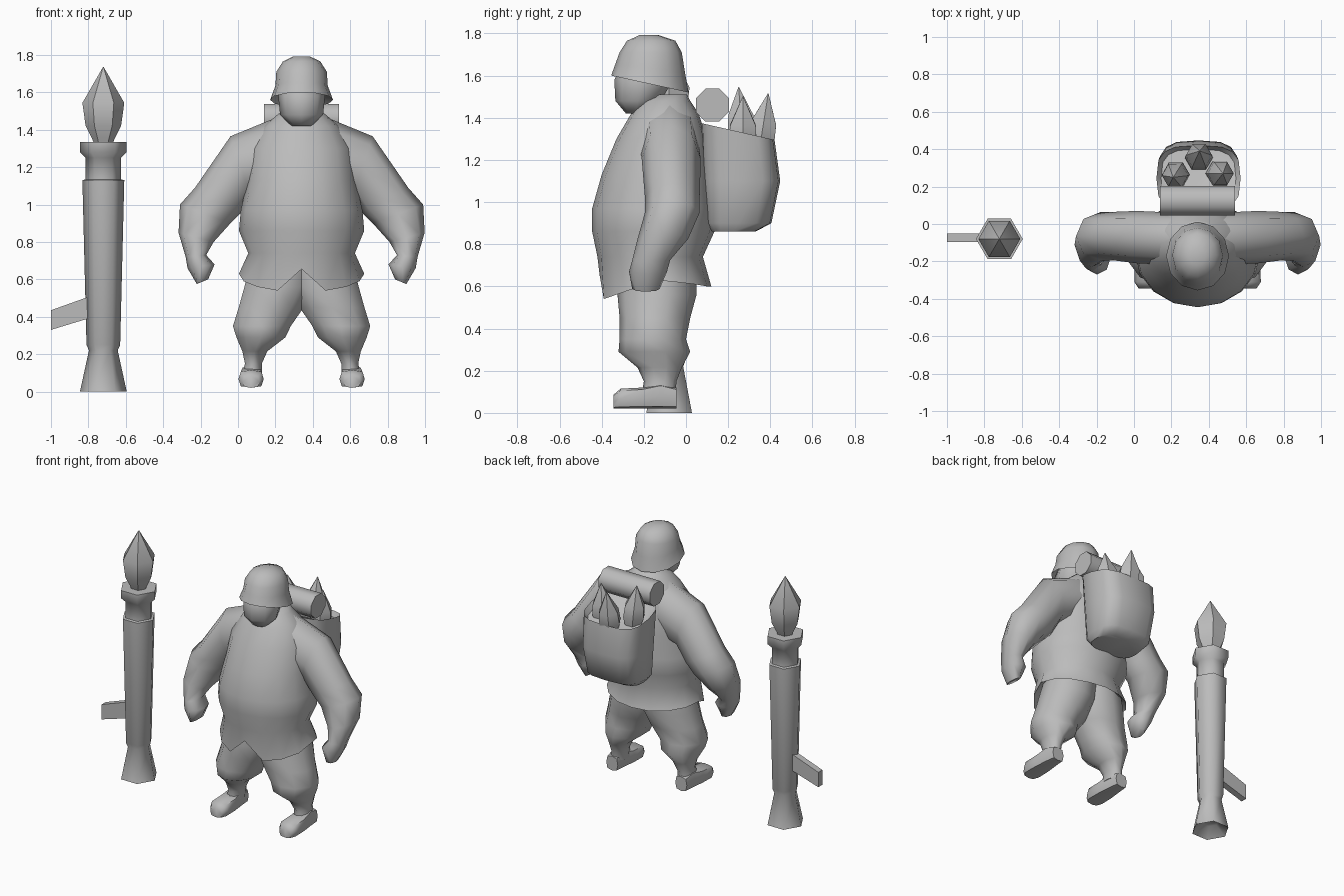
import bpy, bmesh, math
from mathutils import Vector

CX = 0.34  # centre line of the figure
grey = bpy.data.materials.new("plain grey")
grey.diffuse_color = (0.5, 0.5, 0.5, 1)


def ring(c, u, v, n, power=1.0, phase=0.0):
    """Ellipse (or boxy superellipse) of n points spanned by half-axes u and v."""
    c, u, v = Vector(c), Vector(u), Vector(v)
    pts = []
    for i in range(n):
        a = phase + math.tau * i / n
        k, s = math.cos(a), math.sin(a)
        k = math.copysign(abs(k) ** power, k) if abs(k) > 1e-6 else 0
        s = math.copysign(abs(s) ** power, s) if abs(s) > 1e-6 else 0
        pts.append(c + u * k + v * s)
    return pts


def level(z, hw, y0, y1, n, x=CX, tilt=0.0, power=1.0):
    """Ring around the vertical axis; point 0 is the front, tilt lifts the front."""
    h = (y1 - y0) / 2
    return ring((x, (y0 + y1) / 2, z), (0, -h, tilt), (hw, 0, 0), n, power)


def loft(name, rings, angle=60):
    bm = bmesh.new()
    rows = [[bm.verts.new(p) for p in r] for r in rings]
    n = len(rows[0])
    for a, b in zip(rows, rows[1:]):
        for i in range(n):
            j = (i + 1) % n
            bm.faces.new((a[i], a[j], b[j], b[i]))
    bm.faces.new(rows[0][::-1])
    bm.faces.new(rows[-1])
    bmesh.ops.remove_doubles(bm, verts=bm.verts, dist=0.0005)
    bmesh.ops.recalc_face_normals(bm, faces=bm.faces)
    me = bpy.data.meshes.new(name)
    bm.to_mesh(me)
    bm.free()
    ob = bpy.data.objects.new(name, me)
    bpy.context.collection.objects.link(ob)
    me.materials.append(grey)
    bpy.ops.object.select_all(action='DESELECT')
    ob.select_set(True)
    bpy.context.view_layer.objects.active = ob
    bpy.ops.object.shade_smooth_by_angle(angle=math.radians(angle))
    return ob


# Jacket body, with a notched hem that tucks back in underneath
hem = level(0.575, 0.335, -0.41, 0.12, 16)
for i, p in enumerate(hem):
    d = min(i, 16 - i)
    p.z = (0.655, 0.54, 0.56, 0.59, 0.63, 0.62, 0.61, 0.60, 0.60)[d]
body = [(0.74, 0.285, -0.42, 0.08), (0.86, 0.335, -0.445, 0.135), (0.97, 0.325, -0.445, 0.13),
        (1.13, 0.29, -0.40, 0.12), (1.30, 0.27, -0.33, 0.10), (1.42, 0.20, -0.26, 0.06),
        (1.48, 0.13, -0.22, 0.02), (1.51, 0.09, -0.15, 0.005)]
loft("jacket", [level(0.69, 0.25, -0.30, 0.03, 16), hem] + [level(*b, 16) for b in body], 75)

# Arms: outer point, inner point (offset from centre line, z), y centre, y half width
arm = [(0.10, 1.48, 0.12, 1.08, -0.08, 0.14), (0.38, 1.365, 0.27, 1.04, -0.07, 0.14),
       (0.57, 1.09, 0.32, 0.96, -0.065, 0.13), (0.65, 1.00, 0.38, 0.90, -0.065, 0.13),
       (0.658, 0.85, 0.47, 0.80, -0.11, 0.12), (0.62, 0.72, 0.51, 0.73, -0.165, 0.09),
       (0.61, 0.66, 0.465, 0.68, -0.18, 0.09), (0.56, 0.575, 0.50, 0.60, -0.19, 0.065)]
# Trouser legs: z, outer and inner offset, front y, back y
leg = [(0.70, 0.28, -0.08, -0.30, 0.05), (0.56, 0.315, -0.07, -0.325, 0.05),
       (0.45, 0.345, -0.02, -0.315, 0.02), (0.35, 0.375, 0.05, -0.315, 0.00),
       (0.29, 0.355, 0.08, -0.32, 0.02), (0.215, 0.32, 0.18, -0.23, -0.02),
       (0.15, 0.305, 0.21, -0.20, -0.045), (0.09, 0.32, 0.21, -0.21, -0.05)]
# Shoes: y, half width, bottom z, top z
shoe = [(-0.345, 0.045, 0.02, 0.085), (-0.31, 0.068, 0.02, 0.115), (-0.21, 0.066, 0.02, 0.12),
        (-0.12, 0.055, 0.02, 0.14), (-0.045, 0.045, 0.02, 0.12)]
for side, s in (("left", 1), ("right", -1)):
    loft(side + "_arm", [ring((CX + s * (ox + ix) / 2, yc, (oz + iz) / 2),
                              (s * (ox - ix) / 2, 0, (oz - iz) / 2), (0, yr, 0), 8)
                         for ox, oz, ix, iz, yc, yr in arm], 75)
    loft(side + "_leg", [level(z, (o - i) / 2, y0, y1, 10, CX + s * (o + i) / 2)
                         for z, o, i, y0, y1 in leg], 75)
    loft(side + "_shoe", [ring((CX + s * 0.27, y, (z0 + z1) / 2), (hw, 0, 0),
                               (0, 0, (z1 - z0) / 2), 8, 0.6) for y, hw, z0, z1 in shoe])

# Head and helmet
loft("head", [level(1.42, 0.055, -0.285, -0.20, 8), level(1.48, 0.115, -0.335, -0.12, 8),
              level(1.58, 0.125, -0.34, -0.06, 8), level(1.64, 0.11, -0.31, -0.06, 8)])
loft("helmet", [level(1.60, 0.13, -0.32, -0.03, 12, tilt=0.03),
                level(1.56, 0.168, -0.355, 0.012, 12, tilt=0.04),
                level(1.635, 0.14, -0.335, -0.005, 12, tilt=0.02),
                level(1.71, 0.135, -0.315, -0.02, 12), level(1.765, 0.10, -0.28, -0.05, 12),
                level(1.792, 0.045, -0.22, -0.13, 12)], 50)

# Backpack with a slightly sunken top, and the bedroll across it
PX = 0.345
pack = [(0.86, 0.17, 0.12, 0.33, 0.0), (0.90, 0.20, 0.09, 0.405, 0.0), (1.10, 0.215, 0.08, 0.447, 0.0),
        (1.335, 0.225, 0.07, 0.42, 0.04), (1.30, 0.20, 0.09, 0.40, 0.04)]
loft("backpack", [level(z, hw, y0, y1, 16, PX, t, 0.62) for z, hw, y0, y1, t in pack], 50)
loft("bedroll", [ring((x, 0.125, 1.46), (0, 0.085, 0), (0, 0, 0.085), 8, phase=math.pi / 8)
                 for x in (0.14, 0.54)], 50)


def warhead(name, base, tip, prof, n=6):
    """Pointed spindle along base-tip; prof holds (fraction of length, radius)."""
    base, tip = Vector(base), Vector(tip)
    axis = tip - base
    v = axis.cross(Vector((1, 0, 0))).normalized()
    u = v.cross(axis).normalized()
    loft(name, [ring(base + axis * t, u * r, v * r, n) for t, r in prof], 50)


# Spare warheads in the pack
spare = [(0, 0.045), (0.3, 0.075), (0.55, 0.07), (1, 0.002)]
for i, (b, t) in enumerate([((0.23, 0.27, 1.24), (0.21, 0.25, 1.545)),
                            ((0.345, 0.34, 1.20), (0.35, 0.39, 1.515)),
                            ((0.45, 0.27, 1.20), (0.475, 0.27, 1.50))]):
    warhead("spare_warhead_%d" % (i + 1), b, t, spare)

# Launcher: flared tail, tube, collar, loaded warhead and grip
LX, LY = -0.72, -0.08
tube = [(0.06, 0.05), (0.0, 0.125), (0.22, 0.077), (0.25, 0.09), (1.13, 0.112), (1.135, 0.095),
        (1.25, 0.095), (1.28, 0.125), (1.335, 0.125), (1.335, 0.08)]
loft("launcher_tube", [ring((LX, LY, z), (r, 0, 0), (0, r, 0), 6) for z, r in tube], 61)
warhead("loaded_warhead", (LX, LY, 1.30), (LX, LY, 1.735),
        [(0, 0.04), (0.12, 0.06), (0.28, 0.095), (0.56, 0.112), (1, 0.002)])
loft("launcher_grip", [[Vector((x, y, z)) for y, z in
                        ((-0.095, z0), (-0.05, z0), (-0.05, z1), (-0.095, z1))]
                       for x, z0, z1 in ((-1.0, 0.33, 0.435), (-0.72, 0.415, 0.535))], 30)
